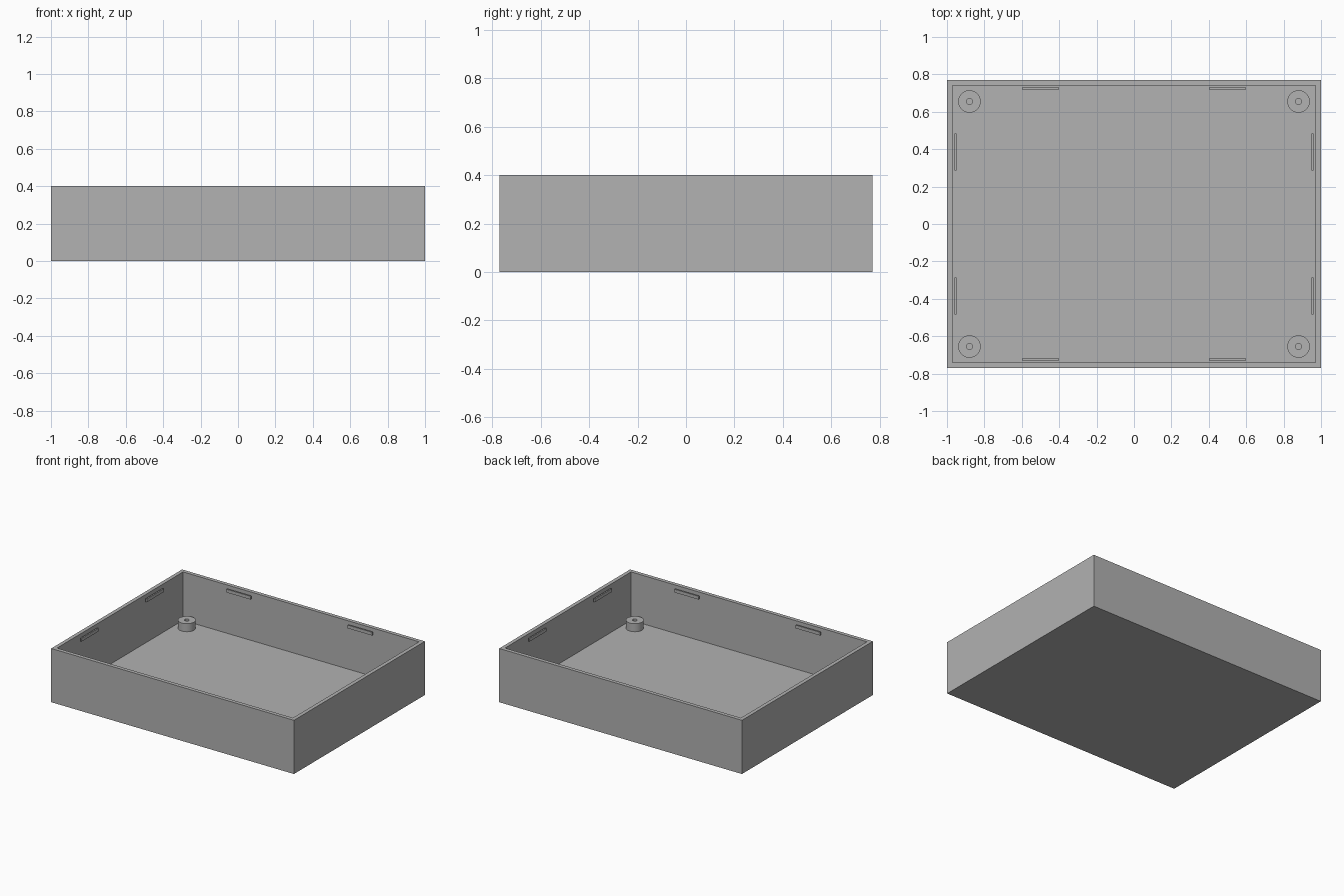
import bpy
import bmesh
from math import radians
from mathutils import Vector

if "Cube" in bpy.data.objects:
    bpy.data.objects.remove(bpy.data.objects["Cube"], do_unlink=True)

HALF_X, HALF_Y, HEIGHT = 1.0, 0.77, 0.4
WALL, FLOOR = 0.04, 0.04

# Single plastic colour
grey = bpy.data.materials.new("light grey plastic")
grey.use_nodes = True
colour = (0.445, 0.445, 0.445, 1)
grey.diffuse_color = colour
grey.node_tree.nodes["Principled BSDF"].inputs["Base Color"].default_value = colour


def finish(name, bm):
    """Turn a bmesh into a named object with the shared material."""
    bmesh.ops.recalc_face_normals(bm, faces=bm.faces)
    mesh = bpy.data.meshes.new(name)
    bm.to_mesh(mesh)
    bm.free()
    mesh.materials.append(grey)
    obj = bpy.data.objects.new(name, mesh)
    bpy.context.collection.objects.link(obj)
    return obj


def box(size, centre):
    bm = bmesh.new()
    bmesh.ops.create_cube(bm, size=1)
    bmesh.ops.scale(bm, vec=size, verts=bm.verts)
    bmesh.ops.translate(bm, vec=centre, verts=bm.verts)
    return bm


# Open tray: inset the top face for the rim, then sink it to the floor
bm = box((2 * HALF_X, 2 * HALF_Y, HEIGHT), (0, 0, HEIGHT / 2))
top = max(bm.faces, key=lambda f: f.calc_center_median().z)
bmesh.ops.inset_individual(bm, faces=[top], thickness=WALL)
sunk = bmesh.ops.extrude_discrete_faces(bm, faces=[top])["faces"][0]
bmesh.ops.translate(bm, vec=(0, 0, FLOOR - HEIGHT), verts=sunk.verts)
finish("tray", bm)


def screw_post(name, x, y):
    """Lathe a short hollow post standing on the floor."""
    outer, bore, post_top = 0.06, 0.016, 0.1
    profile = [(outer, FLOOR), (outer, post_top), (bore, post_top), (bore, FLOOR)]
    bm = bmesh.new()
    verts = [bm.verts.new((r, 0, z)) for r, z in profile]
    edges = [bm.edges.new(pair) for pair in zip(verts, verts[1:])]
    bmesh.ops.spin(bm, geom=verts + edges, cent=(0, 0, 0), axis=(0, 0, 1),
                   angle=radians(360), steps=40, use_merge=True)
    bmesh.ops.remove_doubles(bm, verts=bm.verts, dist=0.0001)
    obj = finish(name, bm)
    obj.location = Vector((x, y, 0))
    bpy.ops.object.select_all(action="DESELECT")
    obj.select_set(True)
    bpy.context.view_layer.objects.active = obj
    bpy.ops.object.shade_smooth_by_angle(angle=radians(30))


# Four posts, and two snap ridges on the inside of each wall
RIDGE_LENGTH, RIDGE_DEPTH, RIDGE_HEIGHT, RIDGE_Z = 0.2, 0.01, 0.024, 0.367
for sx, side in ((1, "left"), (-1, "right")):
    for sy, end in ((1, "back"), (-1, "front")):
        screw_post(f"{end}_{side}_screw_post", sx * 0.88, sy * 0.655)
        inner_y = HALF_Y - WALL - RIDGE_DEPTH / 2
        inner_x = HALF_X - WALL - RIDGE_DEPTH / 2
        finish(f"{end}_wall_{side}_ridge",
               box((RIDGE_LENGTH, RIDGE_DEPTH, RIDGE_HEIGHT),
                   (sx * HALF_X / 2, sy * inner_y, RIDGE_Z)))
        finish(f"{side}_wall_{end}_ridge",
               box((RIDGE_DEPTH, RIDGE_LENGTH, RIDGE_HEIGHT),
                   (sx * inner_x, sy * HALF_Y / 2, RIDGE_Z)))
